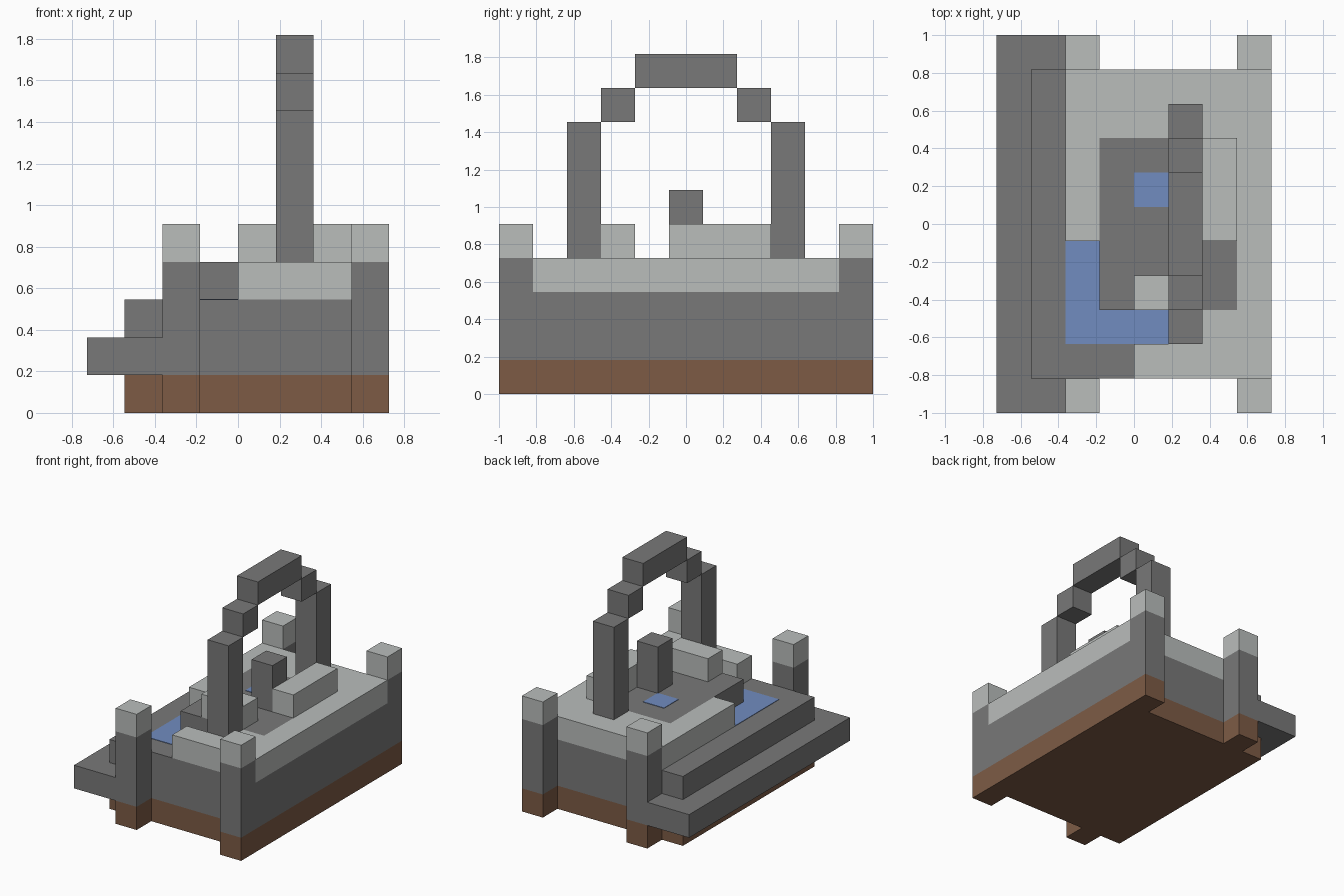
import bpy, bmesh

U = 2 / 11  # one building block

cube = bpy.data.objects.get("Cube")
if cube:
    bpy.data.objects.remove(cube, do_unlink=True)


def material(name, rgb):
    m = bpy.data.materials.new(name)
    m.use_nodes = True
    m.diffuse_color = (*rgb, 1)
    bsdf = next(n for n in m.node_tree.nodes if n.type == 'BSDF_PRINCIPLED')
    bsdf.inputs["Base Color"].default_value = (*rgb, 1)
    return m


stone = material("dark_stone", (0.19, 0.19, 0.19))
pale = material("pale_stone", (0.49, 0.51, 0.5))
wood = material("brown_wood", (0.205, 0.105, 0.06))
water = material("blue_water", (0.165, 0.265, 0.53))


def prism(name, mat, outline, z0, z1):
    """Extrude a ground outline, given in blocks, from z0 to z1."""
    bm = bmesh.new()
    base = bm.faces.new([bm.verts.new((x * U, y * U, z0 * U)) for x, y in outline])
    top = bmesh.ops.extrude_face_region(bm, geom=[base])["geom"]
    bmesh.ops.translate(bm, vec=(0, 0, (z1 - z0) * U),
                        verts=[v for v in top if isinstance(v, bmesh.types.BMVert)])
    bmesh.ops.recalc_face_normals(bm, faces=bm.faces)
    mesh = bpy.data.meshes.new(name)
    bm.to_mesh(mesh)
    bm.free()
    mesh.materials.append(mat)
    obj = bpy.data.objects.new(name, mesh)
    bpy.context.collection.objects.link(obj)
    return obj


def box(name, mat, x0, x1, y0, y1, z0, z1):
    return prism(name, mat, [(x0, y0), (x1, y0), (x1, y1), (x0, y1)], z0, z1)


# Base, body and the two steps
box("wooden_base", wood, -3, 4, -4.5, 4.5, 0, 1)
box("body", stone, -2, 4, -4.5, 4.5, 1, 3)
box("lower_step", stone, -4, -2, -5.5, 5.5, 1, 2)
box("upper_step", stone, -3, -2, -4.5, 4.5, 2, 3)

# Corner posts in three bands
for side, x in (("right", -2), ("left", 3)):
    for end, y in (("front", -5.5), ("back", 4.5)):
        for part, mat, z0, z1 in (("foot", wood, 0, 1), ("shaft", stone, 1, 4),
                                  ("cap", pale, 4, 5)):
            box(f"{end}_{side}_post_{part}", mat, x, x + 1, y, y + 1, z0, z1)

# Pale terrace wrapping the dark central floor
prism("terrace", pale, [(-2, 4.5), (4, 4.5), (4, -4.5), (0, -4.5), (0, -3.5),
                        (1, -3.5), (1, -2.5), (3, -2.5), (3, 2.5), (-1, 2.5),
                        (-1, -0.5), (-2, -0.5)], 3, 4)
box("central_floor", stone, -1, 3, -2.5, 2.5, 3, 4)

# Water channel and small pool
prism("water_channel", water, [(-2, -3.5), (1, -3.5), (1, -2.5), (-1, -2.5),
                               (-1, -0.5), (-2, -0.5)], 3, 3.02)
box("small_pool", water, 0, 1, 0.5, 1.5, 4, 4.02)

# Seats and pillar on the floor
box("long_bench", pale, 2, 3, -0.5, 2.5, 4, 5)
box("short_bench", pale, 0, 2, -2.5, -1.5, 4, 5)
box("pillar", stone, 1, 2, -0.5, 0.5, 4, 6)

# Stepped arch
for end, s in (("front", -1), ("back", 1)):
    for part, a, z0, z1 in (("column", 3, 4, 8), ("shoulder", 2, 8, 9)):
        box(f"{end}_arch_{part}", stone, 1, 2, s * a - 0.5, s * a + 0.5, z0, z1)
box("arch_top", stone, 1, 2, -1.5, 1.5, 9, 10)
